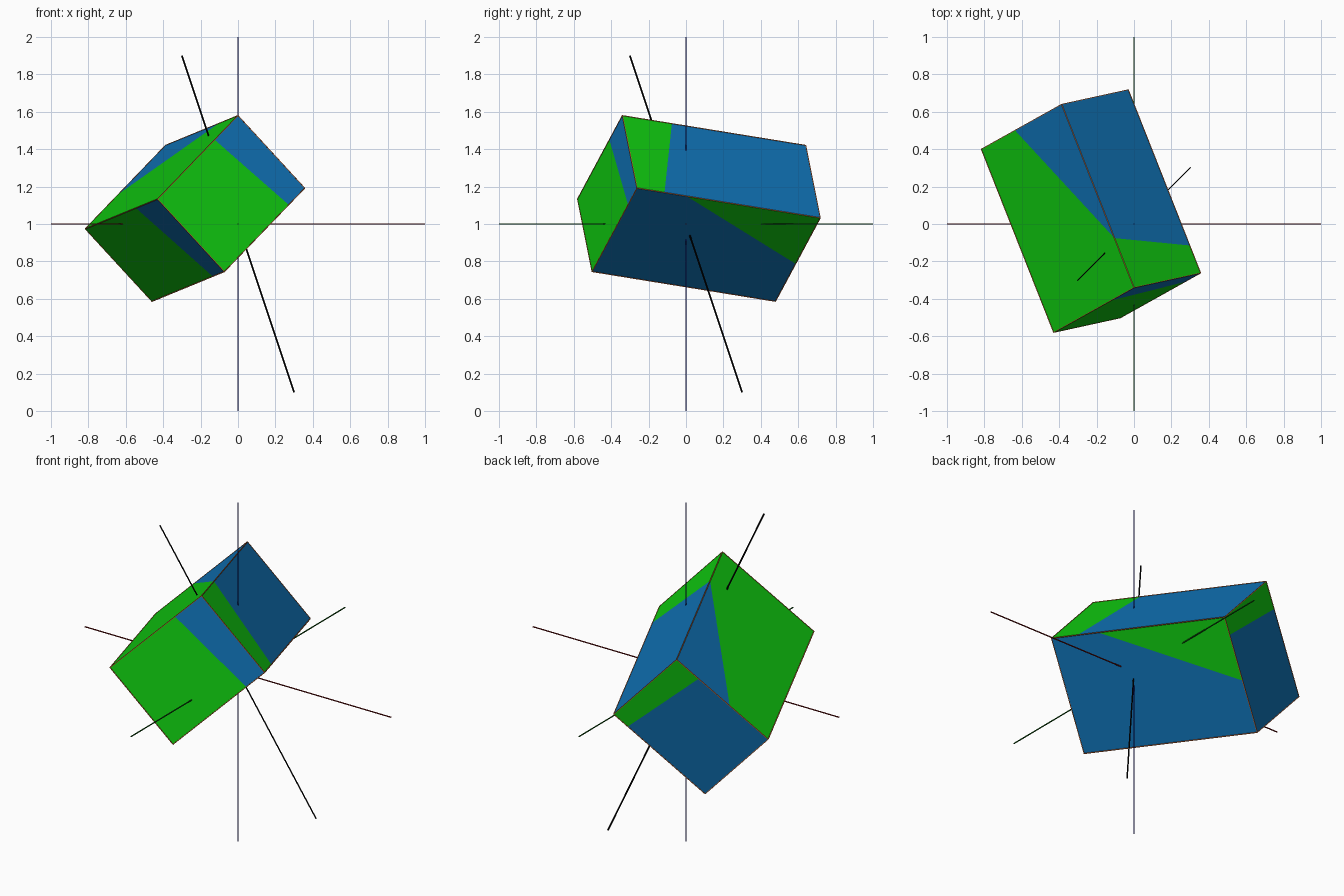
import bpy, bmesh
from mathutils import Vector, Matrix

if "Cube" in bpy.data.objects:
    bpy.data.objects.remove(bpy.data.objects["Cube"])


def material(name, rgb):
    m = bpy.data.materials.new(name)
    m.diffuse_color = (*rgb, 1)
    m.use_nodes = True
    m.node_tree.nodes["Principled BSDF"].inputs["Base Color"].default_value = m.diffuse_color
    return m


GREEN = material("bright green", (0.005, 0.60, 0.005))
BLUE = material("mid blue", (0.005, 0.17, 0.47))
ORANGE = material("edge orange", (0.58, 0.13, 0.03))
RED = material("axis red", (0.22, 0.005, 0.005))
DKGREEN = material("axis green", (0.005, 0.13, 0.005))
NAVY = material("axis blue", (0.005, 0.005, 0.25))
BLACK = material("black", (0.0, 0.0, 0.0))


def finish(bm, name, *mats):
    me = bpy.data.meshes.new(name)
    bm.to_mesh(me)
    bm.free()
    for m in mats:
        me.materials.append(m)
    ob = bpy.data.objects.new(name, me)
    bpy.context.collection.objects.link(ob)
    return ob


def add_bar(bm, p, q, width):
    """Thin square bar from p to q."""
    p, q = Vector(p), Vector(q)
    d = q - p
    rot = d.to_track_quat('Z', 'Y').to_matrix().to_4x4()
    bmesh.ops.create_cube(bm, size=1, matrix=Matrix.Translation((p + q) / 2) @ rot
                          @ Matrix.Diagonal((width, width, d.length, 1)))


# Tilted box: one corner and its three perpendicular edges
A = Vector((0.0, -0.34, 1.58))
U = Vector((0.357, 0.078, -0.388))
V = Vector((-0.43, -0.24, -0.447))
W = Vector((-0.387, 0.98, -0.159))
to_world = Matrix((U, V, W)).transposed().to_4x4()
to_world.translation = A

bm = bmesh.new()
bmesh.ops.create_cube(bm, size=1, matrix=Matrix.Translation((0.5, 0.5, 0.5)))

# Two-colour split of each face: normal, split line ends, corner, colour at the corner
splits = [
    ((0, 0, -1), (0, .29, 0), (1, .20, 0), (0, 0, 0), 1),
    ((0, -1, 0), (0, 0, .27), (1, 0, .15), (0, 0, 0), 0),
    ((-1, 0, 0), (0, 0, .27), (0, .58, 1), (0, 0, 1), 1),
    ((1, 0, 0), (1, 0, .27), (1, .55, 1), (1, 0, 1), 0),
    ((0, 1, 0), (0, 1, .30), (1, 1, .16), (0, 1, 0), 1),
    ((0, 0, 1), (0, .24, 1), (1, .155, 1), (0, 0, 1), 0),
]
for n, p, q, corner, colour in splits:
    n, p, q, corner = map(Vector, (n, p, q, corner))
    cut = (q - p).cross(n).normalized()
    bm.normal_update()
    face = next(f for f in bm.faces if f.normal.dot(n) > 0.99)
    bmesh.ops.bisect_plane(bm, geom=[face, *face.edges, *face.verts],
                           plane_co=p, plane_no=cut, dist=1e-5)
    bm.normal_update()
    for f in bm.faces:
        if f.normal.dot(n) > 0.99:
            near = (f.calc_center_median() - p).dot(cut) * (corner - p).dot(cut) > 0
            f.material_index = colour if near else 1 - colour
bm.transform(to_world)
finish(bm, "tilted_box", GREEN, BLUE)

# Thin outline along the twelve box edges
bm = bmesh.new()
for i in range(3):
    for a in (0, 1):
        for b in (0, 1):
            p = Vector((0, 0, 0))
            p[(i + 1) % 3], p[(i + 2) % 3] = a, b
            q = p.copy()
            q[i] = 1
            add_bar(bm, to_world @ p, to_world @ q, 0.004)
finish(bm, "box_edges", ORANGE)

# Coordinate axes and the slanted rotation axis
for name, p, q, width, mat in [
    ("x_axis", (-1, 0, 1), (1, 0, 1), 0.005, RED),
    ("y_axis", (0, -1, 1), (0, 1, 1), 0.005, DKGREEN),
    ("z_axis", (0, 0, 0), (0, 0, 2), 0.005, NAVY),
    ("slanted_axis", (-0.3, -0.3, 1.9), (0.3, 0.3, 0.1), 0.007, BLACK),
]:
    bm = bmesh.new()
    add_bar(bm, p, q, width)
    finish(bm, name, mat)
